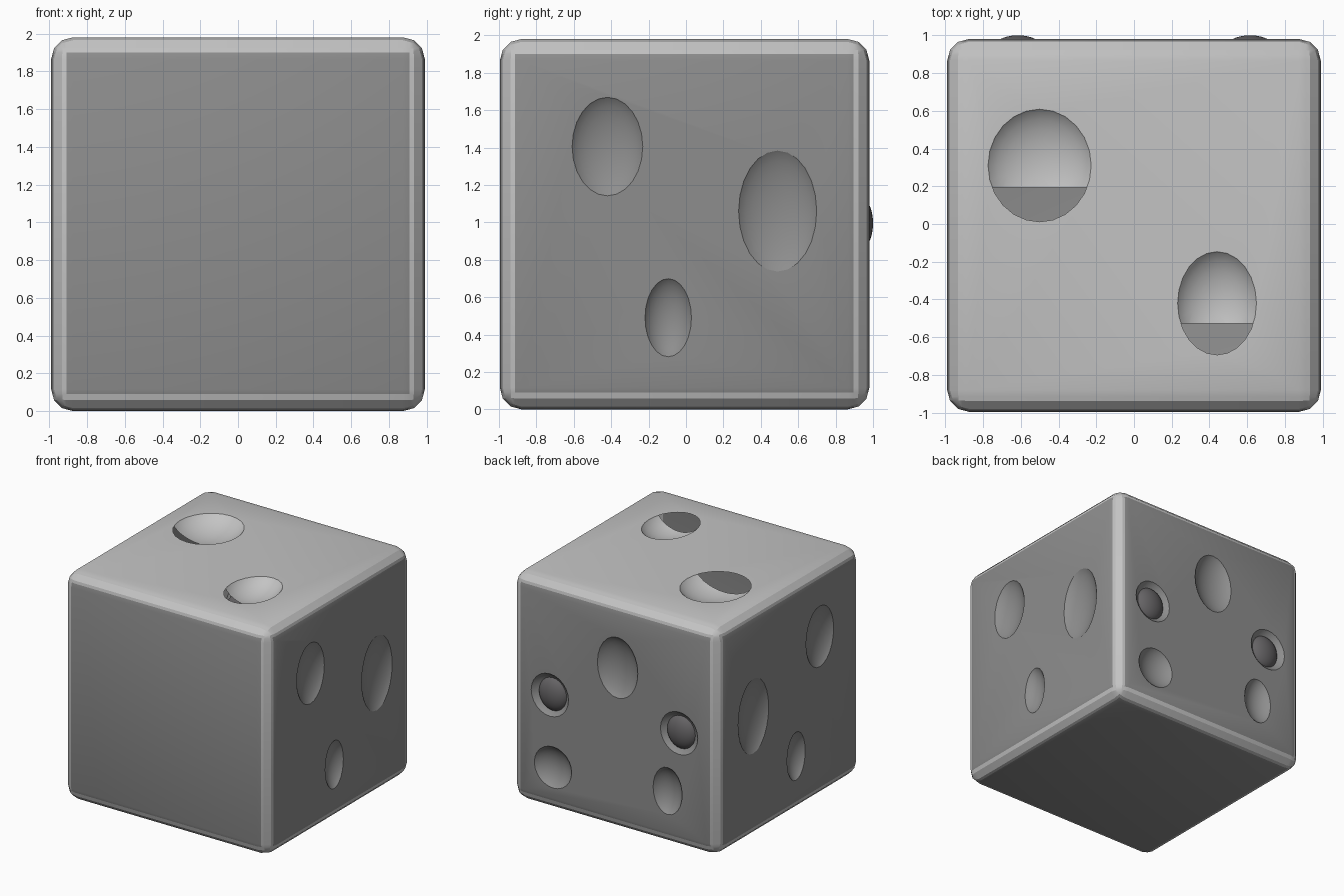
import bpy, bmesh, math
from mathutils import Matrix, Vector

if "Cube" in bpy.data.objects:
    bpy.data.objects.remove(bpy.data.objects["Cube"])


def material(name, rgb):
    m = bpy.data.materials.new(name)
    m.diffuse_color = (*rgb, 1)
    m.use_nodes = True
    m.node_tree.nodes["Principled BSDF"].inputs["Base Color"].default_value = m.diffuse_color
    return m


light = material("light_grey", (0.55, 0.55, 0.55))
panel = material("mid_grey", (0.27, 0.27, 0.27))
dark = material("dark_grey", (0.13, 0.125, 0.13))


def make_object(name, bm, *mats):
    me = bpy.data.meshes.new(name)
    bm.to_mesh(me)
    bm.free()
    for m in mats:
        me.materials.append(m)
    ob = bpy.data.objects.new(name, me)
    bpy.context.collection.objects.link(ob)
    return ob


def smooth(ob, angle):
    bpy.ops.object.select_all(action='DESELECT')
    ob.select_set(True)
    bpy.context.view_layer.objects.active = ob
    bpy.ops.object.shade_smooth_by_angle(angle=math.radians(angle))


def ellipsoid(bm, centre, radii, axis):
    # poles along the given axis
    rot = {'X': Matrix.Rotation(math.pi / 2, 4, 'Y'),
           'Y': Matrix.Rotation(math.pi / 2, 4, 'X'),
           'Z': Matrix.Identity(4)}[axis]
    mat = Matrix.Translation(centre) @ Matrix.Diagonal((*radii, 1)) @ rot
    bmesh.ops.create_uvsphere(bm, u_segments=24, v_segments=16, radius=1, matrix=mat)


# rounded cube body
X, Y0, Y1, Z = 0.99, -0.995, 0.98, 1.98
LO, HI = (-0.91, -0.915, 0.09), (0.91, 0.895, 1.9)   # edges of the side panels
bm = bmesh.new()
bmesh.ops.create_cube(bm, size=1, matrix=Matrix.Translation((0, (Y0 + Y1) / 2, Z / 2))
                      @ Matrix.Diagonal((2 * X, Y1 - Y0, Z, 1)))
bmesh.ops.bevel(bm, geom=bm.edges[:], offset=0.115, segments=3, profile=0.5, affect='EDGES')
body = make_object("cube_body", bm, light, panel)

# cutters for the hollow dimples: shallow caps of ellipsoids
K = math.sqrt(0.75)
cut = bmesh.new()
top_pits = [(-0.5, 0.31, 0.275, 0.3), (0.44, -0.42, 0.21, 0.275)]
for x, y, rx, ry in top_pits:
    d = 0.1
    ellipsoid(cut, (x, y, Z + d), (rx / K, ry / K, 2 * d), 'Z')
for y, z, ry, rz in [(-0.42, 1.405, 0.19, 0.265), (0.49, 1.06, 0.21, 0.325),
                     (-0.095, 0.49, 0.125, 0.21)]:
    d = 0.065
    for s in (1, -1):
        ellipsoid(cut, (s * (X + d), y, z), (2 * d, ry / K, rz / K), 'X')
for x, z, rx, rz in [(-0.03, 1.41, 0.195, 0.265), (0.59, 0.38, 0.18, 0.18),
                     (-0.51, 0.47, 0.14, 0.205), (0.62, 1.0, 0.18, 0.185),
                     (-0.62, 1.0, 0.18, 0.185)]:
    d = 0.07
    ellipsoid(cut, (x, Y1 + d, z), (rx / K, 2 * d, rz / K), 'Y')
cutter = make_object("dimple_cutter", cut, light)
cutter.hide_render = True

mod = body.modifiers.new("dimples", 'BOOLEAN')
mod.operation = 'DIFFERENCE'
mod.solver = 'EXACT'
mod.object = cutter
deps = bpy.context.evaluated_depsgraph_get()
carved = bpy.data.meshes.new_from_object(body.evaluated_get(deps))
body.modifiers.clear()
body.data = carved
carved.materials.clear()
carved.materials.append(light)
carved.materials.append(panel)
bpy.data.objects.remove(cutter)

bm = bmesh.new()
bm.from_mesh(carved)

# open slots in the front part of the two top dimples
for x, y, rx, ry in top_pits:
    def pit_faces(size):
        return [f for f in bm.faces
                if 1.5 < f.calc_center_median().z < Z - 0.0005
                and all(((v.co.x - x) / rx) ** 2 + ((v.co.y - y) / ry) ** 2 < size
                        for v in f.verts)]
    limit = y - 0.39 * ry
    faces = pit_faces(1.05)
    geom = list({e for f in faces for e in f.edges}) + list({v for f in faces for v in f.verts}) + faces
    bmesh.ops.bisect_plane(bm, geom=geom, plane_co=Vector((0, limit, 0)), plane_no=Vector((0, 1, 0)))
    gone = [f for f in pit_faces(1.05) if f.calc_center_median().y < limit]
    bmesh.ops.delete(bm, geom=gone, context='FACES')

# darker panels on every side but the top, with light rounded edges and top
rounded = [f for f in bm.faces if max(abs(c) for c in f.normal) < 0.998
           and any(f.calc_center_median()[i] < LO[i] + 0.05 or f.calc_center_median()[i] > HI[i] - 0.05
                   for i in range(3))]
for i in range(3):
    for bound in (LO[i], HI[i]):
        # cut only the rounded edges, which run along the cube border
        sel = [f for f in bm.faces if max(abs(c) for c in f.normal) < 0.998
               and sum(min(v.co[k] for v in f.verts) > HI[k] - 0.06
                       or max(v.co[k] for v in f.verts) < LO[k] + 0.06 for k in range(3)) >= 2]
        geom = list({e for f in sel for e in f.edges}) + list({v for f in sel for v in f.verts}) + sel
        no = Vector((0, 0, 0))
        no[i] = 1
        bmesh.ops.bisect_plane(bm, geom=geom, plane_co=no * bound, plane_no=no)
for f in bm.faces:
    c = f.calc_center_median()
    outside = sum(not LO[k] < c[k] < HI[k] for k in range(3))
    top = c.z > HI[2] or (c.z > 1.8 and f.normal.z > 0.3)
    f.material_index = 1 if outside <= 1 and not top else 0
bm.to_mesh(carved)
bm.free()
smooth(body, 28)

# dark beads seated in the two middle dimples of the back
for name, s in (("bead_right", 1), ("bead_left", -1)):
    bm = bmesh.new()
    ellipsoid(bm, (s * 0.615, 0.92, 0.995), (0.14, 0.08, 0.15), 'Y')
    smooth(make_object(name, bm, dark), 60)
